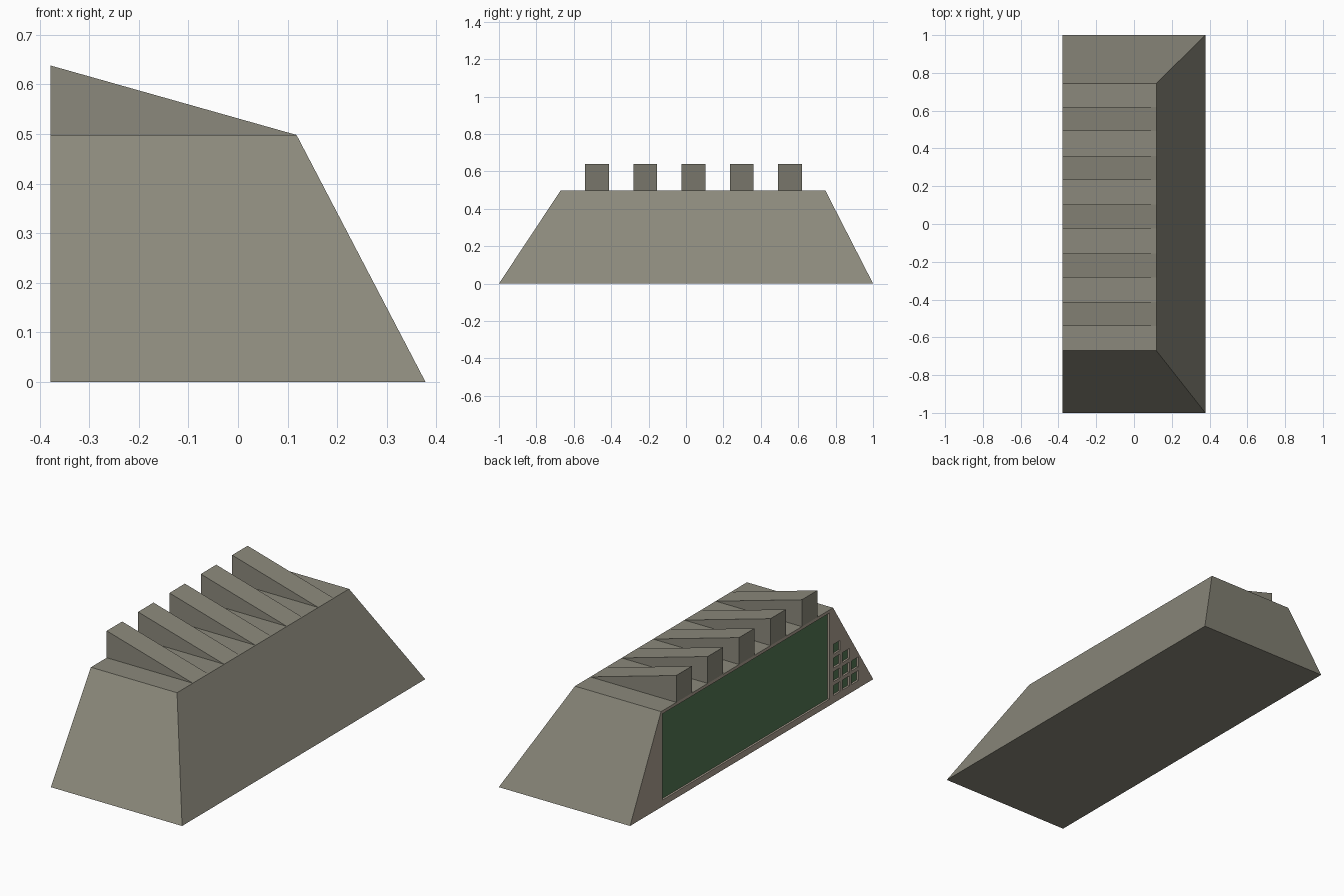
import bpy, bmesh

if "Cube" in bpy.data.objects:
    bpy.data.objects.remove(bpy.data.objects["Cube"])

HX, TOP_X, H = 0.378, 0.118, 0.498
RECESS = 0.01


def material(name, rgb):
    m = bpy.data.materials.new(name)
    m.diffuse_color = (*rgb, 1)
    m.use_nodes = True
    m.node_tree.nodes["Principled BSDF"].inputs["Base Color"].default_value = m.diffuse_color
    return m


stone = material("stone", (0.26, 0.25, 0.20))
frame = material("frame", (0.42, 0.36, 0.29))
green = material("green_panel", (0.09, 0.19, 0.09))


def finish(name, bm, mats):
    bmesh.ops.recalc_face_normals(bm, faces=bm.faces)
    me = bpy.data.meshes.new(name)
    bm.to_mesh(me)
    bm.free()
    for m in mats:
        me.materials.append(m)
    ob = bpy.data.objects.new(name, me)
    bpy.context.collection.objects.link(ob)
    return ob


def add_box(bm, x, y, z):
    """Box from (min, max) ranges."""
    vs = bmesh.ops.create_cube(bm, size=1)["verts"]
    for v in vs:
        v.co = [r[0] if c < 0 else r[1] for c, r in zip(v.co, (x, y, z))]
    return vs


# Body: box whose top is pulled in on three sides
bm = bmesh.new()
for v in add_box(bm, (-HX, HX), (-1, 1), (0, H)):
    if v.co.z > 0.1:
        v.co.x = min(v.co.x, TOP_X)
        v.co.y = 0.745 if v.co.y > 0 else -0.67
body = finish("body", bm, [stone, frame, green])

# Recess cutter: one large panel and a staircase of small windows
bm = bmesh.new()
depth = (-HX - 0.1, -HX + RECESS)
add_box(bm, depth, (-0.64, 0.735), (0.033, 0.482))
for col, count in enumerate((4, 3, 2)):
    y = -0.70 - 0.075 * col
    for row in range(count):
        z = 0.066 + 0.0715 * row
        add_box(bm, depth, (y - 0.028, y + 0.028), (z - 0.026, z + 0.026))
cutter = finish("recess_cutter", bm, [])
cutter.hide_render = True

mod = body.modifiers.new("recesses", "BOOLEAN")
mod.operation = "DIFFERENCE"
mod.solver = "EXACT"
mod.object = cutter
bpy.context.view_layer.objects.active = body
bpy.ops.object.modifier_apply(modifier=mod.name)
bpy.data.objects.remove(cutter)

# Colour the back frame and the recessed green panels
for p in body.data.polygons:
    p.material_index = 0
    if p.normal.x < -0.9:
        p.material_index = 2 if p.center.x > -HX + RECESS / 2 else 1
    elif p.center.x < -HX + RECESS:
        p.material_index = 1

# Wedge-shaped fins along the top
for i in range(5):
    y0 = -0.54 + 0.258 * i
    bm = bmesh.new()
    profile = [(-HX, H), (TOP_X, H), (-HX, 0.638)]
    f = bm.faces.new([bm.verts.new((x, y0, z)) for x, z in profile])
    ext = bmesh.ops.extrude_face_region(bm, geom=[f])["geom"]
    moved = [g for g in ext if isinstance(g, bmesh.types.BMVert)]
    bmesh.ops.translate(bm, verts=moved, vec=(0, 0.127, 0))
    if len(bm.faces) < 5:
        bm.faces.new([v for v in bm.verts if v not in moved])
    finish(f"fin_{i + 1}", bm, [stone])
